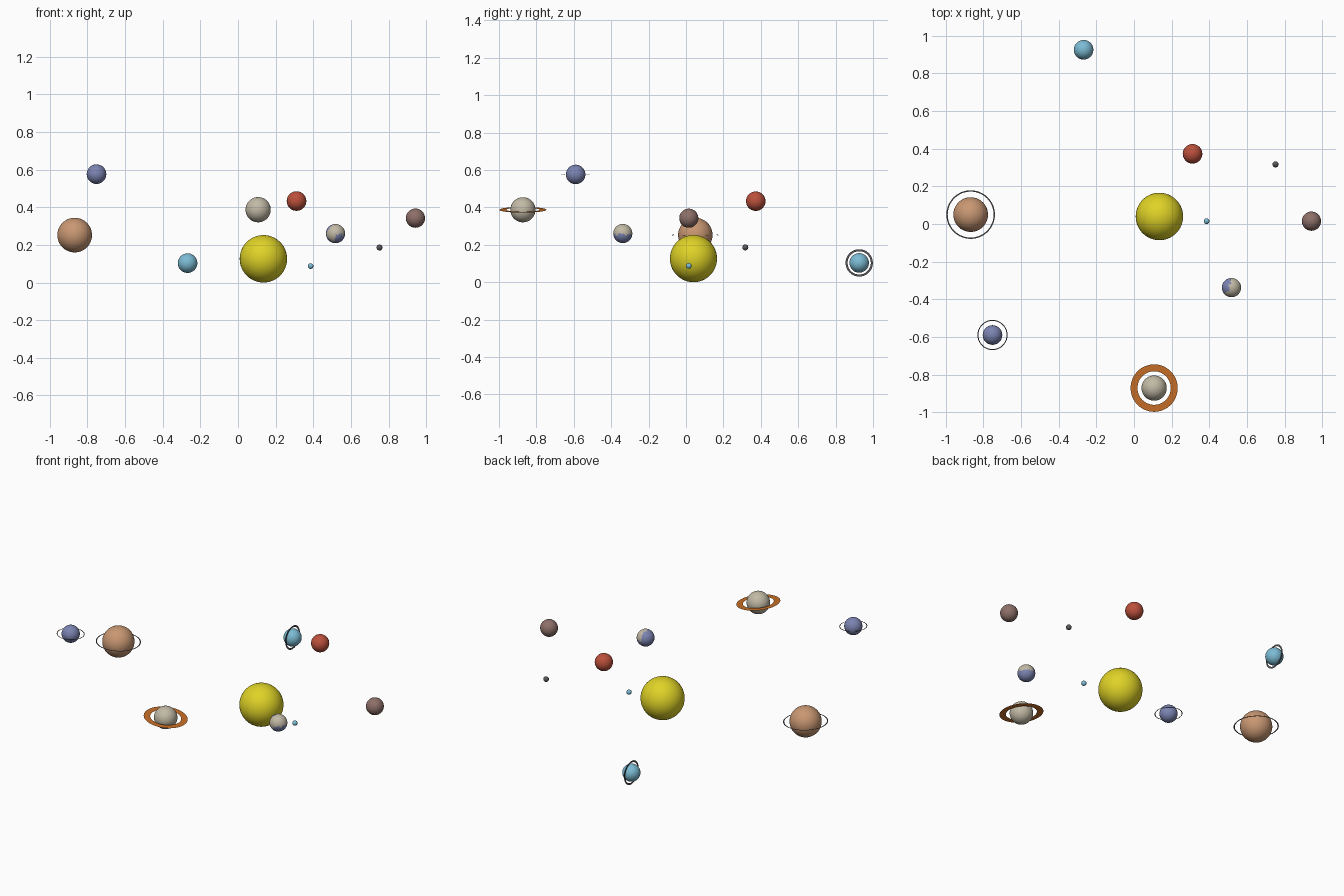
import bpy, bmesh, math
from mathutils import Vector

if "Cube" in bpy.data.objects:
    bpy.data.objects.remove(bpy.data.objects["Cube"])


def mat(name, r, g, b):
    m = bpy.data.materials.new(name)
    m.diffuse_color = (r, g, b, 1)
    m.use_nodes = True
    m.node_tree.nodes["Principled BSDF"].inputs["Base Color"].default_value = m.diffuse_color
    return m


YELLOW = mat("sun yellow", 0.74, 0.65, 0.02)
TAN = mat("tan", 0.58, 0.31, 0.17)
BEIGE = mat("beige", 0.54, 0.49, 0.38)
ORANGE = mat("orange", 0.58, 0.16, 0.02)
BLUE = mat("dusty blue", 0.20, 0.23, 0.44)
CYAN = mat("pale cyan", 0.20, 0.50, 0.66)
RED = mat("rust red", 0.50, 0.08, 0.045)
BROWN = mat("grey brown", 0.27, 0.16, 0.14)
GREY = mat("dark grey", 0.10, 0.10, 0.11)


def finish(bm, name, loc, mats, rot=(0, 0, 0), smooth=True):
    me = bpy.data.meshes.new(name)
    for f in bm.faces:
        f.smooth = smooth
    bm.to_mesh(me)
    bm.free()
    ob = bpy.data.objects.new(name, me)
    for m in mats:
        me.materials.append(m)
    ob.location = loc
    ob.rotation_euler = [math.radians(a) for a in rot]
    bpy.context.collection.objects.link(ob)
    return ob


def globe(name, loc, r, mats, rule=None, seg=64):
    bm = bmesh.new()
    bmesh.ops.create_uvsphere(bm, u_segments=seg, v_segments=seg // 2, radius=r)
    if rule:
        for f in bm.faces:
            f.material_index = rule(f.calc_center_median().normalized())
    return finish(bm, name, loc, mats)


def ring(name, loc, inner, outer, m, rot=(0, 0, 0), seg=96):
    # flat open disc
    bm = bmesh.new()
    loops = []
    for r in (inner, outer):
        loops.append([bm.verts.new((r * math.cos(2 * math.pi * i / seg),
                                    r * math.sin(2 * math.pi * i / seg), 0))
                      for i in range(seg)])
    a, b = loops
    for i in range(seg):
        j = (i + 1) % seg
        bm.faces.new((a[i], b[i], b[j], a[j]))
    return finish(bm, name, loc, [m], rot, False)


def land(n):
    # 1 = land, 0 = sea, with a wavy coast
    w = 0.10 * math.sin(9 * n.x + 4 * n.y) + 0.07 * math.sin(13 * n.y - 5 * n.z)
    south_east = n.z < -0.1 + w and n.x + 0.2 * n.y > -0.25 + w
    north_west = n.x < -0.15 + w and n.y > -0.45 + w
    south_back = n.z < -0.1 + w and n.y > 0
    return 0 if south_east or north_west or south_back else 1


# plain spheres
globe("sun", (0.135, 0.04, 0.126), 0.126, [YELLOW])
globe("brown_planet", (0.943, 0.015, 0.342), 0.051, [BROWN])
globe("red_planet", (0.311, 0.373, 0.433), 0.052, [RED])
globe("grey_moon", (0.752, 0.317, 0.186), 0.016, [GREY], seg=32)
globe("cyan_moon", (0.386, 0.015, 0.087), 0.015, [CYAN], seg=32)

# planet with continents
globe("sea_and_land_planet", (0.518, -0.338, 0.26), 0.051, [BLUE, BEIGE], land, 96)

# large planet with a thin ring
P = Vector((-0.868, 0.05, 0.252))
globe("tan_giant", P, 0.092, [TAN])
ring("tan_giant_ring", P, 0.122, 0.129, GREY, (0, 2, 0))

# planet with a broad ring
P = Vector((0.107, -0.872, 0.387))
globe("beige_giant", P, 0.067, [BEIGE])
ring("beige_giant_ring", P, 0.089, 0.126, ORANGE, (0, 7, 0))

# planet with an upright ring
P = Vector((-0.268, 0.926, 0.103))
globe("cyan_giant", P, 0.052, [CYAN])
ring("cyan_giant_ring", P, 0.062, 0.073, GREY, (0, 90, 0))

# blue planet with a thin ring
P = Vector((-0.752, -0.59, 0.576))
globe("blue_giant", P, 0.052, [BLUE])
ring("blue_giant_ring", P, 0.075, 0.080, GREY, (0, 2, 0))
